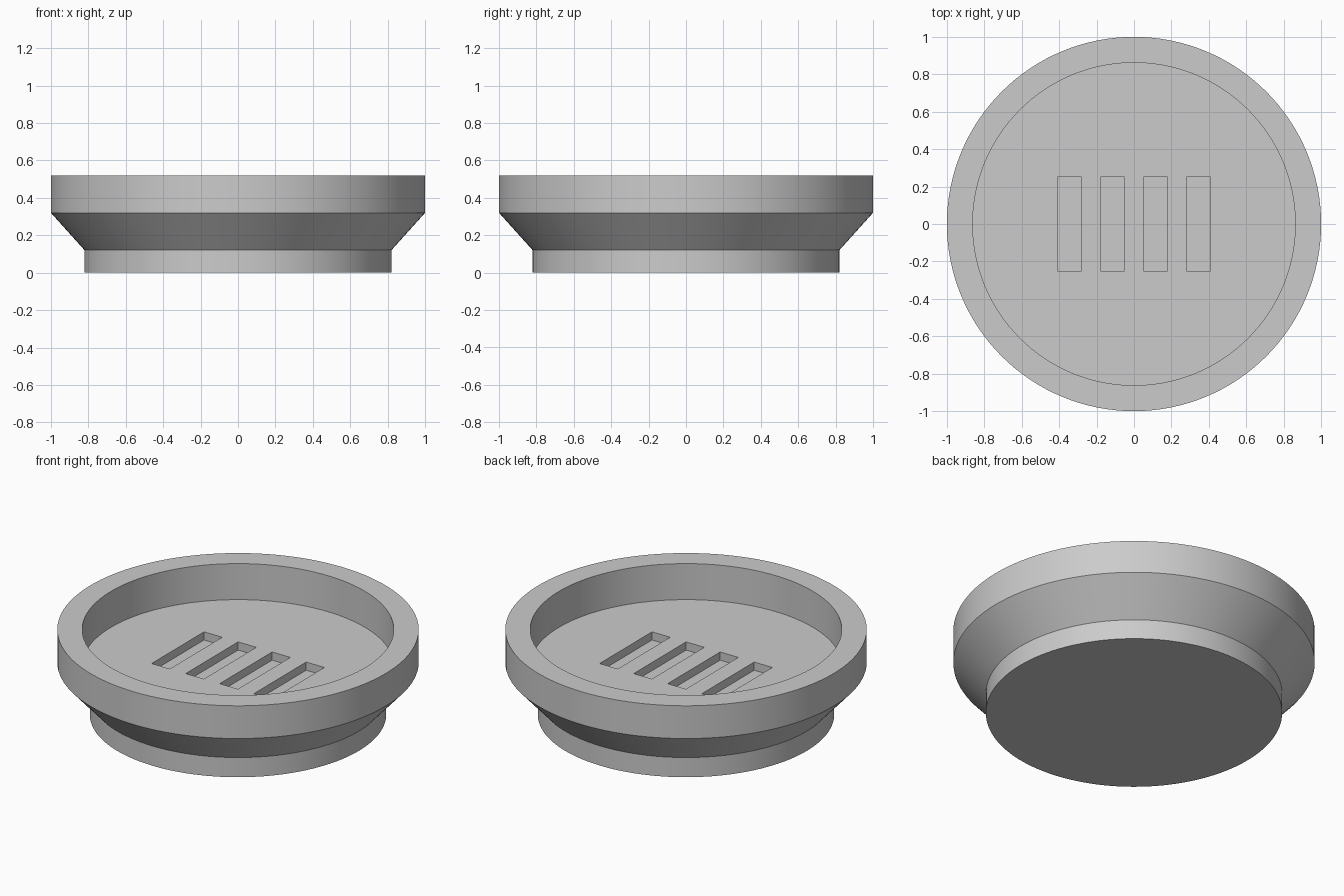
import bpy
import bmesh
import math

SEGMENTS = 128
FLOOR_Z = 0.30
SLOT_SIZE = (0.123, 0.506)
SLOT_DEPTH = 0.05
SLOT_PITCH = 0.23

default_cube = bpy.data.objects.get("Cube")
if default_cube:
    bpy.data.objects.remove(default_cube, do_unlink=True)


def make_material(name, color):
    mat = bpy.data.materials.new(name)
    mat.use_nodes = True
    mat.diffuse_color = color
    mat.node_tree.nodes["Principled BSDF"].inputs["Base Color"].default_value = color
    return mat


def add_object(name, bm, mat):
    bmesh.ops.recalc_face_normals(bm, faces=bm.faces)
    mesh = bpy.data.meshes.new(name)
    bm.to_mesh(mesh)
    bm.free()
    mesh.materials.append(mat)
    obj = bpy.data.objects.new(name, mesh)
    bpy.context.collection.objects.link(obj)
    return obj


def lathe(name, profile, mat):
    """Revolve (radius, z) points about the z axis."""
    bm = bmesh.new()
    verts = [bm.verts.new((r, 0, z)) for r, z in profile]
    edges = [bm.edges.new(pair) for pair in zip(verts, verts[1:])]
    bmesh.ops.spin(bm, geom=verts + edges, cent=(0, 0, 0), axis=(0, 0, 1),
                   angle=math.tau, steps=SEGMENTS, use_duplicate=False)
    bmesh.ops.remove_doubles(bm, verts=bm.verts, dist=0.0001)
    return add_object(name, bm, mat)


grey = make_material("plain grey", (0.6, 0.6, 0.6, 1))

# Dish: straight foot, flared underside, upright rim and sunken floor
dish = lathe("round_dish", [
    (0, 0), (0.82, 0), (0.82, 0.12), (1, 0.32), (1, 0.52),
    (0.862, 0.52), (0.862, FLOOR_Z), (0, FLOOR_Z),
], grey)

# Row of four shallow slots cut into the floor
bm = bmesh.new()
for i in range(4):
    box = bmesh.ops.create_cube(bm, size=1)["verts"]
    bmesh.ops.scale(bm, verts=box, vec=(*SLOT_SIZE, 2 * SLOT_DEPTH))
    bmesh.ops.translate(bm, verts=box, vec=((i - 1.5) * SLOT_PITCH, 0, FLOOR_Z))
cutter = add_object("slot_cutter", bm, grey)
cutter.hide_render = True

cut = dish.modifiers.new("slots", 'BOOLEAN')
cut.operation = 'DIFFERENCE'
cut.solver = 'EXACT'
cut.object = cutter

bpy.ops.object.select_all(action='DESELECT')
dish.select_set(True)
bpy.context.view_layer.objects.active = dish
bpy.ops.object.modifier_apply(modifier=cut.name)
bpy.data.objects.remove(cutter, do_unlink=True)

# Smooth round walls with crisp rims
bpy.ops.object.shade_smooth_by_angle(angle=math.radians(30))
